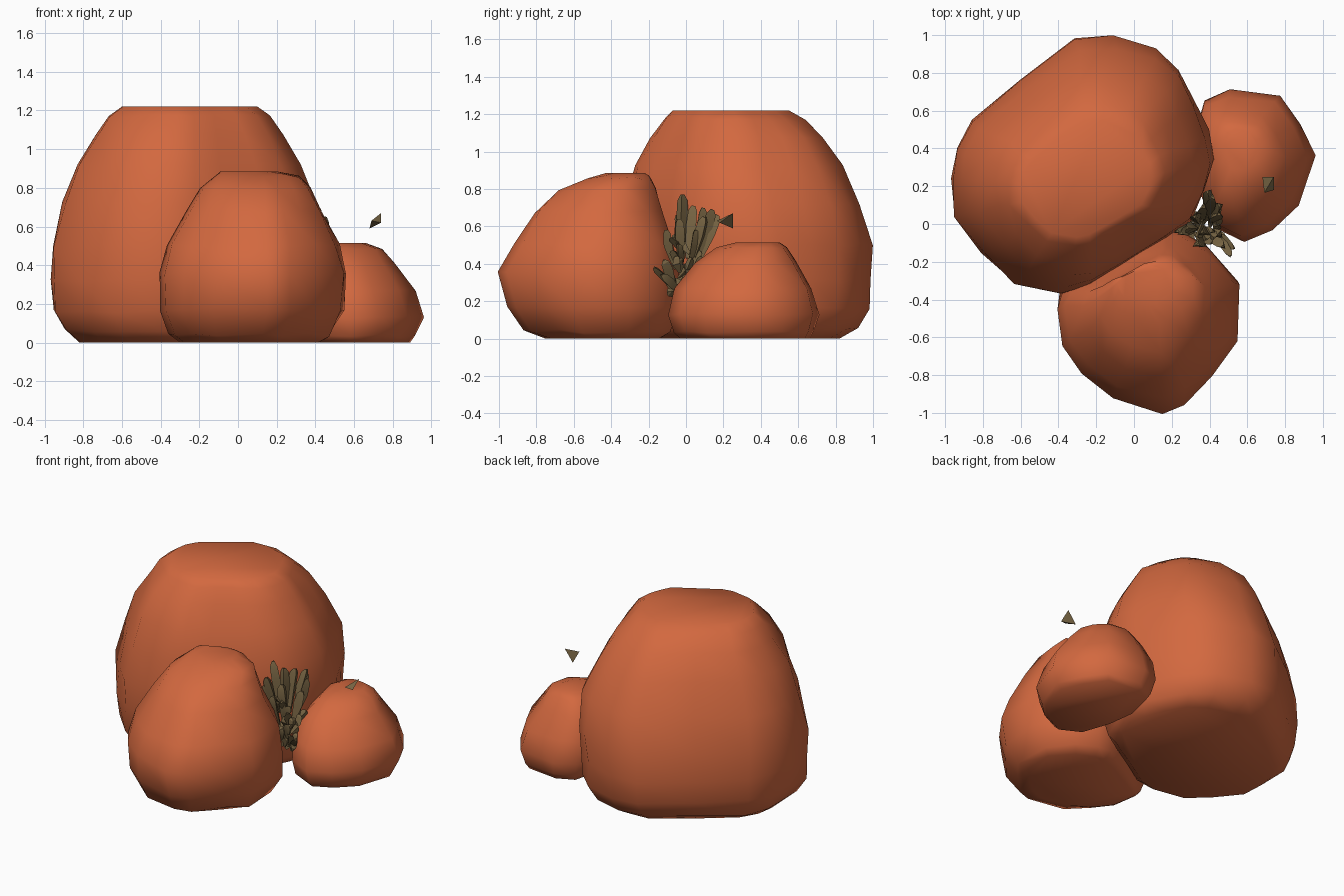
import bpy, bmesh, math, random
from mathutils import Vector

if "Cube" in bpy.data.objects:
    bpy.data.objects.remove(bpy.data.objects["Cube"])

random.seed(7)


def material(name, rgb):
    m = bpy.data.materials.new(name)
    m.diffuse_color = (*rgb, 1)
    m.use_nodes = True
    m.node_tree.nodes["Principled BSDF"].inputs["Base Color"].default_value = m.diffuse_color
    return m


ROCK = material("red sandstone", (0.65, 0.14, 0.05))
GRASS = material("dry olive grass", (0.18, 0.125, 0.055))


def finish(name, bm, mat, angle):
    bmesh.ops.recalc_face_normals(bm, faces=bm.faces)
    me = bpy.data.meshes.new(name)
    bm.to_mesh(me)
    bm.free()
    me.materials.append(mat)
    ob = bpy.data.objects.new(name, me)
    bpy.context.collection.objects.link(ob)
    bpy.context.view_layer.objects.active = ob
    ob.select_set(True)
    bpy.ops.object.shade_smooth_by_angle(angle=math.radians(angle))
    ob.select_set(False)
    return ob


def boulder(name, outline, sections, jitter):
    """Loft one plan outline through sections (z, xmin, xmax, ymin, ymax)."""
    xs, ys = zip(*outline)
    x0, x1, y0, y1 = min(xs), max(xs), min(ys), max(ys)
    bm = bmesh.new()
    rings = []
    for k, (z, a, b, c, d) in enumerate(sections):
        ring = []
        inner = 0 < k < len(sections) - 1
        for x, y in outline:
            p = Vector((a + (x - x0) / (x1 - x0) * (b - a),
                        c + (y - y0) / (y1 - y0) * (d - c), z))
            if inner:
                p += Vector([random.uniform(-jitter, jitter) for _ in range(3)])
                p.z = max(p.z, 0.01)
            ring.append(bm.verts.new(p))
        rings.append(ring)
    n = len(outline)
    for lo, hi in zip(rings, rings[1:]):
        for i in range(n):
            j = (i + 1) % n
            bm.faces.new((lo[i], lo[j], hi[j], hi[i]))
    bm.faces.new(rings[0])
    bm.faces.new(rings[-1])
    return finish(name, bm, ROCK, 60)


# Large boulder at the back
boulder("large_boulder",
        [(-.31, .99), (-.12, 1), (.1, .93), (.23, .83), (.31, .68), (.38, .5),
         (.41, .34), (.36, .18), (.29, .02), (.12, -.09), (-.08, -.22), (-.25, -.33),
         (-.38, -.36), (-.64, -.31), (-.8, -.15), (-.95, .05), (-.96, .25),
         (-.94, .4), (-.86, .55), (-.6, .77)],
        [(0, -.82, .3, -.22, .82), (.06, -.9, .36, -.29, .92), (.16, -.95, .39, -.34, .98),
         (.32, -.965, .41, -.36, .995), (.5, -.965, .42, -.36, .99),
         (.72, -.91, .41, -.33, .93), (.92, -.82, .32, -.28, .83),
         (1.08, -.73, .23, -.19, .74), (1.17, -.66, .16, -.12, .64),
         (1.22, -.6, .1, -.07, .55)], .01)

# Medium boulder in front
boulder("front_boulder",
        [(.15, -1), (-.12, -.93), (-.28, -.8), (-.38, -.65), (-.41, -.45), (-.38, -.35),
         (-.25, -.26), (0, -.1), (.15, -.03), (.25, -.04), (.4, -.12), (.55, -.32),
         (.54, -.63), (.42, -.8), (.27, -.95)],
        [(0, -.3, .42, -.75, -.14), (.04, -.36, .47, -.86, -.08), (.17, -.41, .54, -.95, -.03),
         (.36, -.41, .55, -1, -.03), (.5, -.36, .52, -.92, -.06),
         (.68, -.26, .43, -.81, -.13), (.8, -.19, .37, -.68, -.17),
         (.86, -.13, .31, -.52, -.19), (.885, -.09, .2, -.43, -.22)], .01)

# Small boulder on the right
boulder("small_boulder",
        [(.37, .65), (.51, .71), (.77, .68), (.88, .53), (.96, .36), (.87, .1),
         (.73, -.03), (.58, -.1), (.42, -.02), (.34, .2), (.31, .42)],
        [(0, .36, .89, -.03, .66), (.035, .34, .92, -.07, .68), (.13, .31, .965, -.1, .71),
         (.27, .31, .92, -.06, .67), (.41, .36, .81, .05, .59),
         (.485, .42, .75, .16, .54), (.515, .48, .66, .27, .5)], .005)


def blade(bm, base, tip, width):
    """Chunky three-sided leaf: narrow foot, wide upper half, blunt tip."""
    axis = (tip - base).normalized()
    side = axis.cross(Vector((random.uniform(-1, 1), random.uniform(-1, 1), .1))).normalized()
    other = axis.cross(side)
    bow = other * random.uniform(-.02, .02)
    rings = []
    for t, s in ((0, .35), (.6, 1), (.9, .85), (1, .35)):
        c = base.lerp(tip, t) + bow * math.sin(t * math.pi)
        rings.append([bm.verts.new(c + (side * u + other * v) * width * s)
                      for u, v in ((-.5, -.2), (.5, -.2), (0, .5))])
    for lo, hi in zip(rings, rings[1:]):
        for i in range(3):
            j = (i + 1) % 3
            bm.faces.new((lo[i], lo[j], hi[j], hi[i]))
    bm.faces.new(rings[0])
    bm.faces.new(rings[-1])


# Dry tuft in the gap: tall main blades, then short filler
bm = bmesh.new()
for tip in ((.28, -.02, .77), (.37, .09, .7), (.42, .14, .69), (.45, .1, .65), (.32, .04, .71),
            (.25, -.05, .66), (.23, -.04, .6), (.39, .17, .66), (.34, -.11, .58),
            (.47, -.12, .42), (.45, .05, .58), (.36, -.04, .64)):
    tip = Vector(tip)
    foot = Vector((.37, -.02, .2)).lerp(tip, .45)
    blade(bm, foot, tip, .065)
for i in range(26):
    z = random.uniform(.16, .46)
    base = Vector((.37 + random.uniform(-.06, .06), random.uniform(-.05, .03), z))
    a = random.uniform(0, 2 * math.pi)
    r = random.uniform(.03, .1)
    blade(bm, base, base + Vector((r * math.cos(a), r * math.sin(a), random.uniform(.07, .14))), .05)
for tip in ((.51, -.17, .38), (.53, -.13, .34), (.48, -.1, .25)):
    blade(bm, Vector((.41, -.03, .24)), Vector(tip), .05)
finish("grass_tuft", bm, GRASS, 25)

# Loose leaf shard above the small boulder
bm = bmesh.new()
v = [bm.verts.new(p) for p in ((.68, .25, .59), (.74, .25, .67), (.74, .18, .62), (.69, .165, .63))]
for f in ((0, 1, 2), (0, 2, 3), (0, 3, 1), (1, 3, 2)):
    bm.faces.new([v[i] for i in f])
finish("loose_leaf", bm, GRASS, 25)
